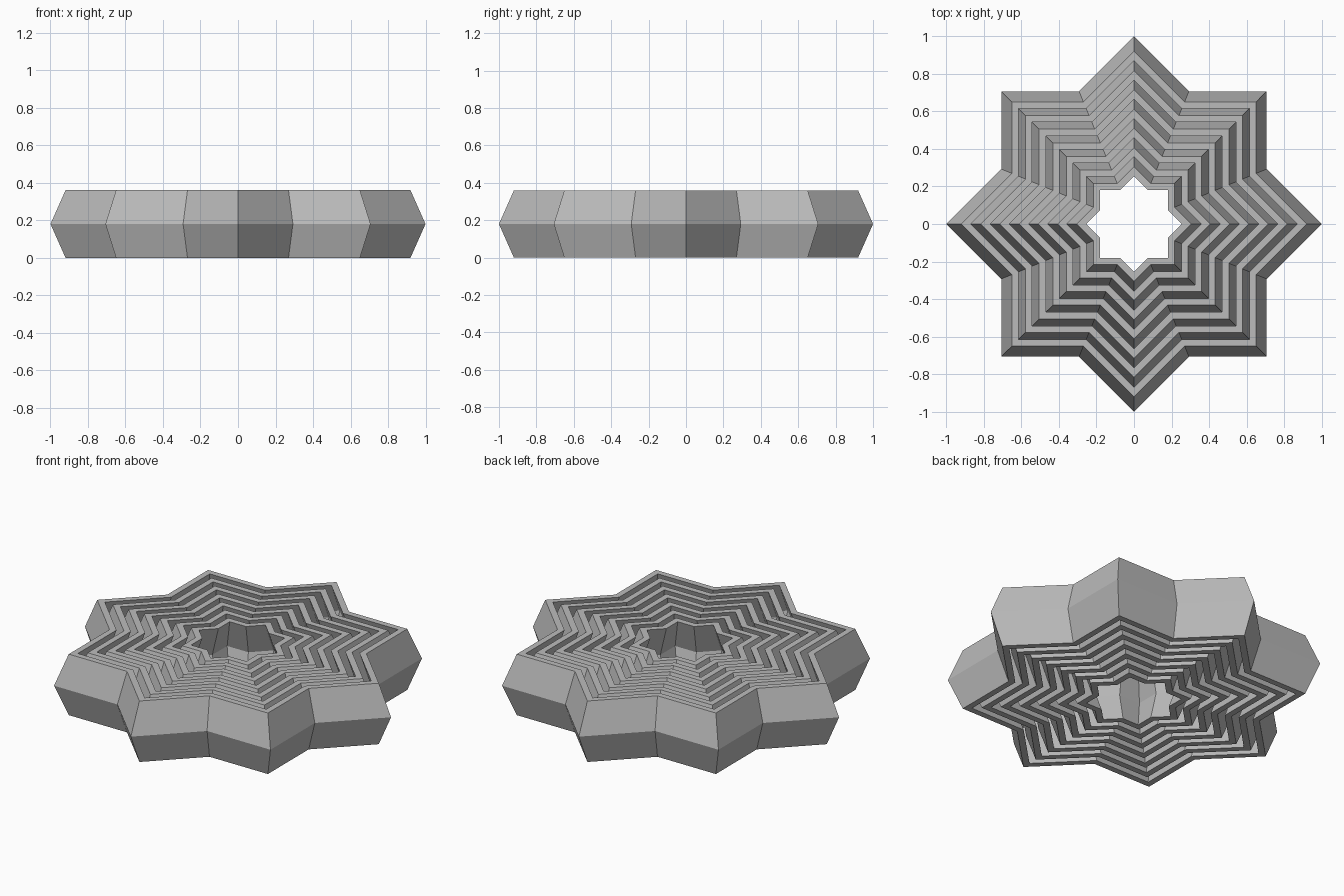
import bpy
import bmesh
from math import sin, cos, pi

cube = bpy.data.objects.get("Cube")
if cube:
    bpy.data.objects.remove(cube, do_unlink=True)

HEIGHT = 0.36
BULGE = 0.08      # how far each ring swells at mid height
WALL = 0.05       # ring thickness, measured at the tips
STEP = 0.1025     # spacing from one ring to the next
RINGS = 7
POINTS = 8
NOTCH = cos(pi / 4) / cos(pi / 8)   # inner corner ratio of two crossed squares

grey = bpy.data.materials.new("Plain grey")
grey.use_nodes = True
colour = (0.5, 0.5, 0.5, 1)
grey.diffuse_color = colour
grey.node_tree.nodes["Principled BSDF"].inputs["Base Color"].default_value = colour


def star_loop(bm, radius, z):
    """Eight-pointed star outline as a list of vertices."""
    loop = []
    for i in range(POINTS * 2):
        r = radius * (NOTCH if i % 2 else 1)
        a = pi * i / POINTS
        loop.append(bm.verts.new((r * cos(a), r * sin(a), z)))
    return loop


def star_ring(name, tip):
    """Closed star band with a chevron cross-section."""
    bm = bmesh.new()
    section = [(tip, 0), (tip + BULGE, HEIGHT / 2), (tip, HEIGHT),
               (tip - WALL, HEIGHT), (tip - WALL + BULGE, HEIGHT / 2), (tip - WALL, 0)]
    loops = [star_loop(bm, r, z) for r, z in section]
    for k, low in enumerate(loops):
        high = loops[(k + 1) % len(loops)]
        for i in range(len(low)):
            j = (i + 1) % len(low)
            bm.faces.new((low[i], low[j], high[j], high[i]))
    bmesh.ops.recalc_face_normals(bm, faces=bm.faces)
    mesh = bpy.data.meshes.new(name)
    bm.to_mesh(mesh)
    bm.free()
    mesh.materials.append(grey)
    bpy.context.collection.objects.link(bpy.data.objects.new(name, mesh))


# Nested rings, from the rim to the central opening
for n in range(RINGS):
    star_ring(f"star_ring_{n + 1}", 1 - BULGE - n * STEP)
